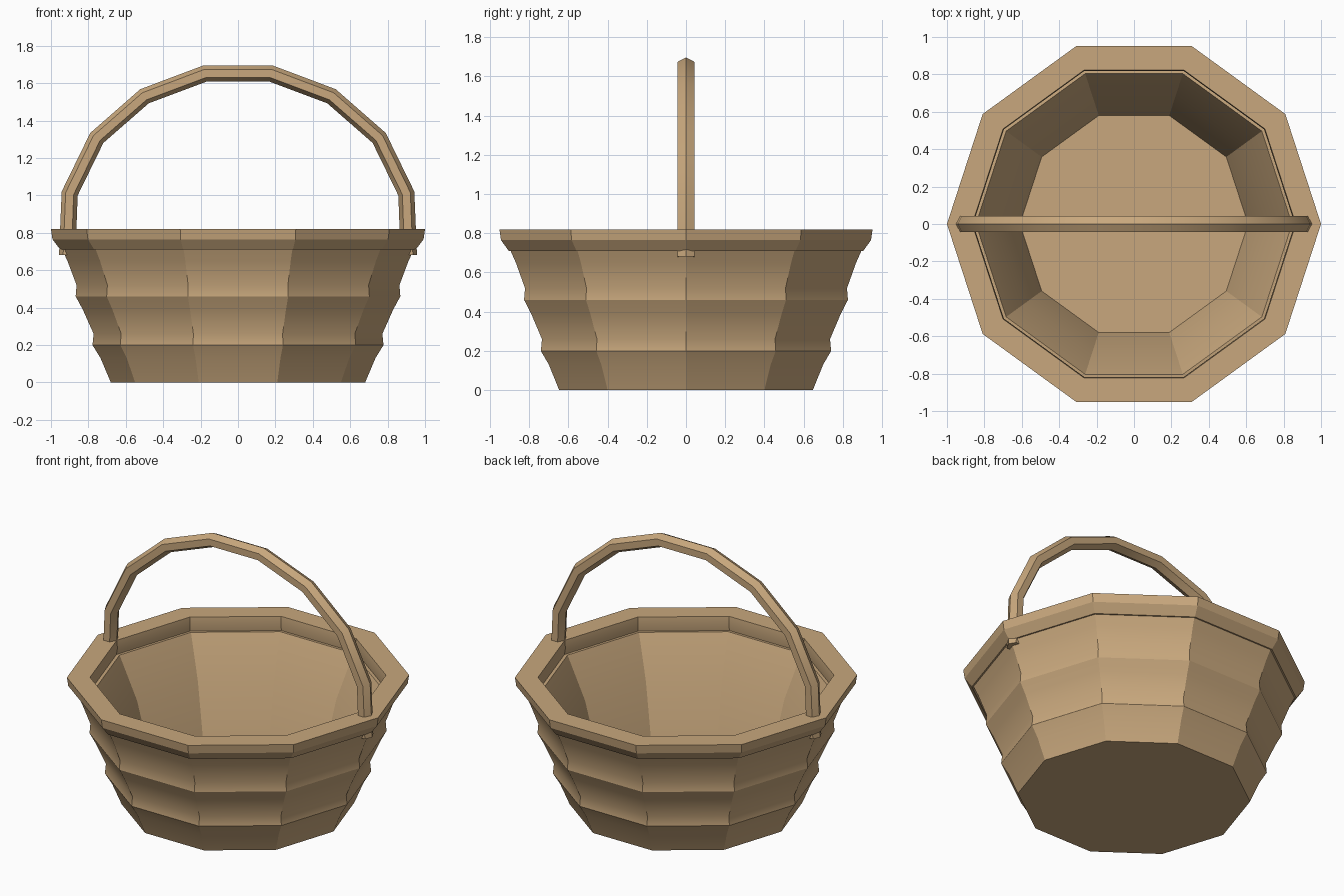
import bpy, bmesh
from math import sin, cos, pi, radians
from mathutils import Vector

cube = bpy.data.objects.get("Cube")
if cube:
    bpy.data.objects.remove(cube)

SIDES = 10

wicker = bpy.data.materials.new("tan wicker")
wicker.use_nodes = True
TAN = (0.58, 0.39, 0.205, 1)
wicker.diffuse_color = TAN
wicker.node_tree.nodes["Principled BSDF"].inputs["Base Color"].default_value = TAN


def finish(bm, name, angle):
    bmesh.ops.recalc_face_normals(bm, faces=bm.faces)
    mesh = bpy.data.meshes.new(name)
    bm.to_mesh(mesh)
    bm.free()
    mesh.materials.append(wicker)
    obj = bpy.data.objects.new(name, mesh)
    bpy.context.collection.objects.link(obj)
    bpy.ops.object.select_all(action='DESELECT')
    obj.select_set(True)
    bpy.context.view_layer.objects.active = obj
    bpy.ops.object.shade_smooth_by_angle(angle=radians(angle))
    return obj


def skin(bm, rings, closed):
    """Bridge consecutive rings with quads; cap or join the two ends."""
    loops = [[bm.verts.new(p) for p in ring] for ring in rings]
    n = len(loops[0])
    pairs = list(zip(loops, loops[1:]))
    if closed:
        pairs.append((loops[-1], loops[0]))
    else:
        bm.faces.new(loops[0])
        bm.faces.new(loops[-1])
    for a, b in pairs:
        for i in range(n):
            j = (i + 1) % n
            bm.faces.new((a[i], a[j], b[j], b[i]))


def lathe(name, profile, closed, angle):
    """Ten-sided revolve of (radius, height) points about z."""
    rings = [[(r * cos(2 * pi * i / SIDES), r * sin(2 * pi * i / SIDES), z)
              for i in range(SIDES)] for r, z in profile]
    bm = bmesh.new()
    skin(bm, rings, closed)
    return finish(bm, name, angle)


# Basket body: stepped outer wall, then the inner wall down to the floor
outer = [(0.68, 0), (0.735, 0.13), (0.778, 0.2), (0.772, 0.26), (0.83, 0.39),
         (0.868, 0.46), (0.863, 0.52), (0.912, 0.65), (0.945, 0.72)]
inner = [(0.845, 0.73), (0.72, 0.47), (0.61, 0.07)]
lathe("basket_body", outer + inner, False, 30)

# Overhanging rim
lathe("rim", [(0.865, 0.82), (1.0, 0.82), (0.992, 0.765), (0.95, 0.71),
              (0.87, 0.71), (0.86, 0.77)], True, 25)

# Arched handle: six-sided section swept along a mirrored path
half = [(0.913, 0.68), (0.9, 1.01), (0.755, 1.307), (0.5, 1.53), (0.175, 1.652)]
path = [Vector((x, 0, z)) for x, z in half]
path += [Vector((-p.x, 0, p.z)) for p in reversed(path)]
section = [(0.044, 0), (0.022, 0.043), (-0.022, 0.043),
           (-0.044, 0), (-0.022, -0.043), (0.022, -0.043)]
rings = []
for k, p in enumerate(path):
    before = (p - path[k - 1]).normalized() if k else Vector()
    after = (path[k + 1] - p).normalized() if k < len(path) - 1 else Vector()
    tangent = (before + after).normalized()
    outward = Vector((tangent.z, 0, -tangent.x))
    rings.append([p + outward * u + Vector((0, v, 0)) for u, v in section])
bm = bmesh.new()
skin(bm, rings, False)
finish(bm, "handle", 30)
